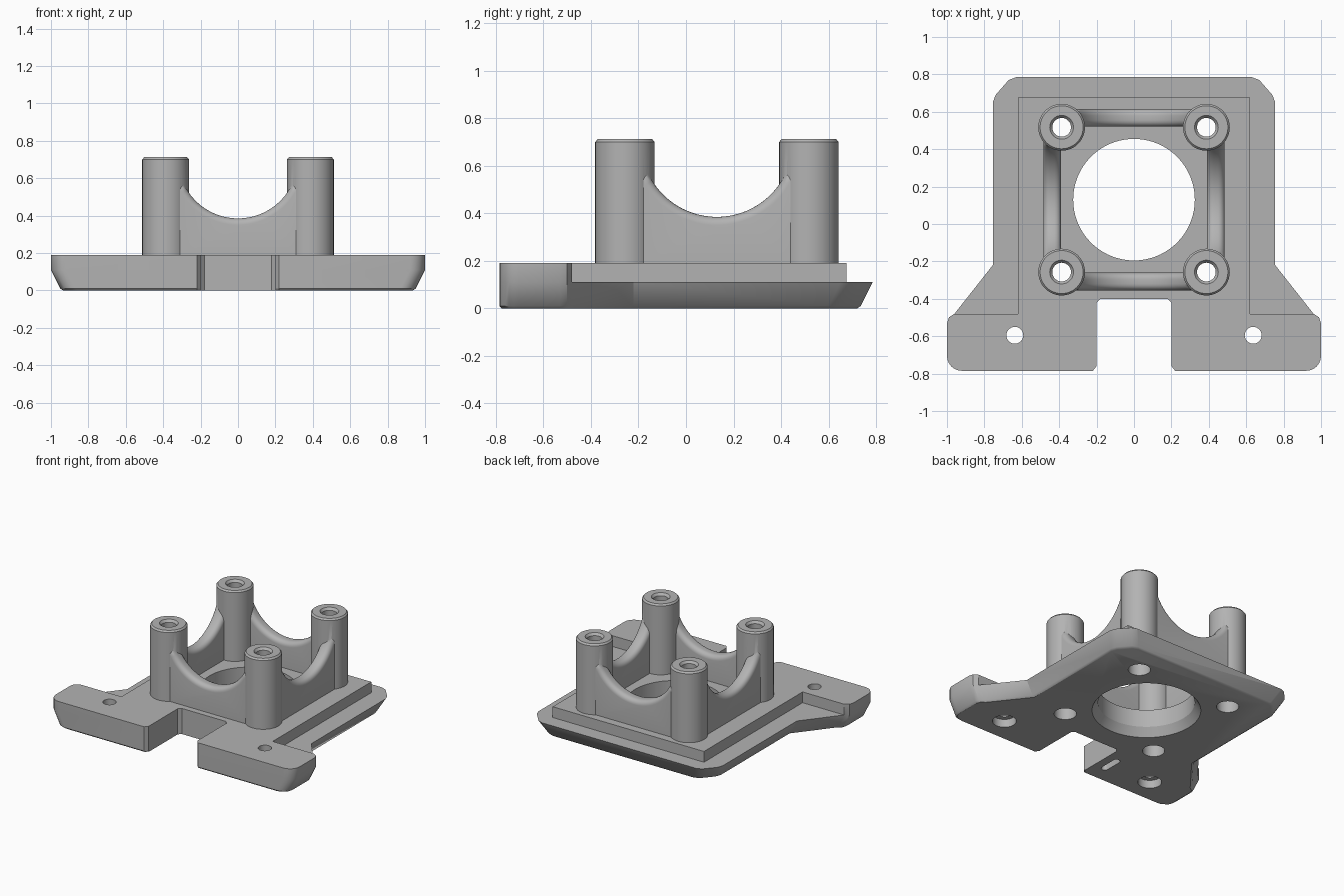
import bpy, bmesh, math
from mathutils import Matrix, Vector

cube = bpy.data.objects.get("Cube")
if cube:
    bpy.data.objects.remove(cube, do_unlink=True)

grey = bpy.data.materials.new("plain grey")
grey.use_nodes = True
COLOUR = (0.45, 0.45, 0.45, 1)
grey.diffuse_color = COLOUR
grey.node_tree.nodes["Principled BSDF"].inputs["Base Color"].default_value = COLOUR

CY = 0.13        # centre of the tower in y
POST = 0.387     # post offset from the tower centre
TOP = 0.19       # top of the raised plate


def make(name, bm):
    bmesh.ops.recalc_face_normals(bm, faces=bm.faces[:])
    mesh = bpy.data.meshes.new(name)
    bm.to_mesh(mesh)
    bm.free()
    mesh.materials.append(grey)
    ob = bpy.data.objects.new(name, mesh)
    bpy.context.collection.objects.link(ob)
    return ob


def loft(name, rings):
    """Skin equal rings of points and cap both ends."""
    bm = bmesh.new()
    rows = [[bm.verts.new(p) for p in ring] for ring in rings]
    n = len(rows[0])
    for a, b in zip(rows, rows[1:]):
        for i in range(n):
            j = (i + 1) % n
            bm.faces.new((a[i], a[j], b[j], b[i]))
    bm.faces.new(rows[0][::-1])
    bm.faces.new(rows[-1])
    return make(name, bm)


def turned(name, x, y, levels, sides=48):
    """Round solid from (radius, height) levels."""
    angles = [math.tau * i / sides for i in range(sides)]
    return loft(name, [[(x + r * math.cos(a), y + r * math.sin(a), z) for a in angles]
                       for r, z in levels])


def box(name, x0, x1, y0, y1, z0, z1):
    return loft(name, [[(x0, y0, z), (x1, y0, z), (x1, y1, z), (x0, y1, z)]
                       for z in (z0, z1)])


def combine(ob, others, operation):
    """Apply boolean steps and discard the tools."""
    bpy.context.view_layer.objects.active = ob
    for other in others:
        other.hide_render = True
        mod = ob.modifiers.new("step", "BOOLEAN")
        mod.operation, mod.solver, mod.object = operation, "EXACT", other
        bpy.ops.object.modifier_apply(modifier=mod.name)
        bpy.data.objects.remove(other, do_unlink=True)


def finish(ob):
    bpy.ops.object.select_all(action="DESELECT")
    ob.select_set(True)
    bpy.context.view_layer.objects.active = ob
    bpy.ops.object.shade_smooth_by_angle(angle=math.radians(30))


# Base: mirrored outline with a notch, tapering inwards towards the underside
front_corner = [(0.92 + 0.08 * math.sin(a), -0.705 - 0.08 * math.cos(a))
                for a in (math.pi / 2 * i / 6 for i in range(7))]
half = ([(0.18, -0.4), (0.2, -0.42), (0.2, -0.76), (0.22, -0.785)] + front_corner +
        [(1, -0.53), (0.99, -0.5), (0.96, -0.48), (0.755, -0.22), (0.755, 0.65),
         (0.74, 0.69), (0.67, 0.77), (0.63, 0.785)])
outline = half + [(-x, y) for x, y in reversed(half)]


def base_ring(z, inset, front):
    ring = []
    for x, y in outline:
        if abs(x) > 0.5:
            x -= math.copysign(inset, x)
        if y > 0.5:
            y -= inset
        elif y < -0.75:
            y += front
        ring.append((x, y, z))
    return ring


base = loft("base_plate", [base_ring(0, 0.065, 0.01), base_ring(0.01, 0.05, 0),
                           base_ring(0.11, 0, 0), base_ring(TOP, 0, 0)])

# Step around the raised plate
steps = [box("back_step", -0.9, 0.9, 0.675, 0.9, 0.11, 0.3)]
for s in (-1, 1):
    steps.append(box("side_step", *sorted((s * 0.62, s * 1.2)), -0.48, 0.8, 0.11, 0.3))
combine(base, steps, "DIFFERENCE")

# Central opening, screw holes and the slot underneath
holes = [turned("opening", 0, CY, [(0.372, -0.01), (0.325, 0.06), (0.325, 0.3)], 96)]
for s in (-1, 1):
    holes.append(turned("foot_hole", s * 0.637, -0.595,
                        [(0.08, -0.01), (0.08, 0.06), (0.045, 0.06), (0.045, 0.3)]))
    for t in (-1, 1):
        holes.append(turned("post_hole", s * POST, CY + t * POST,
                            [(0.075, -0.01), (0.075, 0.12), (0.05, 0.12), (0.05, 0.3)]))
slot = []
for z in (-0.01, 0.05):
    slot.append([(-0.286 + 0.025 * math.cos(a), -0.585 + math.copysign(0.06, math.sin(a))
                  + 0.025 * math.sin(a), z)
                 for a in (math.tau * (i + 0.5) / 24 for i in range(24))])
holes.append(loft("slot", slot))
combine(base, holes, "DIFFERENCE")
finish(base)


# Tower: four walls with a scooped, rounded top edge, joined to four posts
def arched_wall(turn):
    steps = [-0.29 + 0.58 * i / 32 for i in range(33)]
    arc = [(x, 0.705 - math.sqrt(0.32 ** 2 - x * x)) for x in steps]
    end = arc[0][1]
    profile = [(-POST, TOP), (-POST, end)] + arc + [(POST, end), (POST, TOP)]
    wall = loft("wall", [[(x, y, z) for x, z in profile] for y in (0.39, 0.485)])
    bm = bmesh.new()
    bm.from_mesh(wall.data)
    rim = [e for e in bm.edges if all(v.co.z > 0.3 for v in e.verts)
           and abs(e.verts[0].co.y - e.verts[1].co.y) < 0.001]
    bmesh.ops.bevel(bm, geom=rim, offset=0.035, segments=5, profile=0.5, affect="EDGES")
    bm.transform(Matrix.Translation(Vector((0, CY, 0))) @ Matrix.Rotation(turn, 4, "Z"))
    bm.to_mesh(wall.data)
    bm.free()
    return wall


corners = [(s * POST, CY + t * POST) for s in (-1, 1) for t in (-1, 1)]
posts = [turned("post", x, y, [(0.125, TOP), (0.125, 0.7), (0.115, 0.712)]) for x, y in corners]
walls = [arched_wall(math.pi / 2 * i) for i in range(4)]
tower = posts[0]
tower.name = "post_tower"
combine(tower, walls + posts[1:], "UNION")
combine(tower, [turned("bore", x, y, [(0.05, 0.1), (0.05, 0.695), (0.07, 0.72)])
                for x, y in corners], "DIFFERENCE")
finish(tower)
